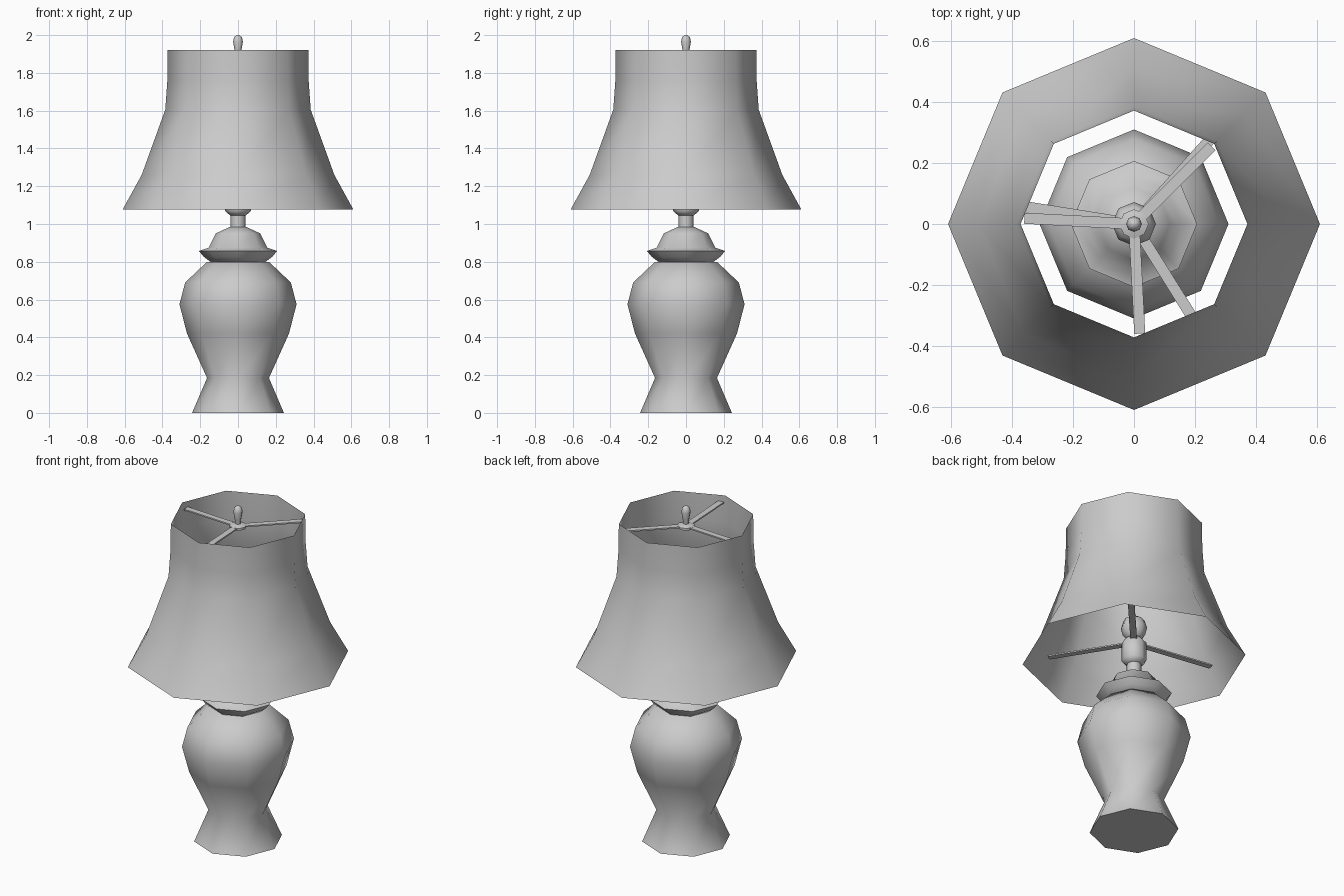
import bpy, bmesh, math
from mathutils import Matrix

cube = bpy.data.objects.get("Cube")
if cube:
    bpy.data.objects.remove(cube, do_unlink=True)

grey = bpy.data.materials.new("plain grey")
grey.use_nodes = True
grey.diffuse_color = (0.6, 0.6, 0.6, 1)
grey.node_tree.nodes["Principled BSDF"].inputs["Base Color"].default_value = (0.6, 0.6, 0.6, 1)


def finish(name, bm):
    mesh = bpy.data.meshes.new(name)
    bm.to_mesh(mesh)
    bm.free()
    mesh.materials.append(grey)
    obj = bpy.data.objects.new(name, mesh)
    bpy.context.collection.objects.link(obj)
    bpy.ops.object.select_all(action='DESELECT')
    obj.select_set(True)
    bpy.context.view_layer.objects.active = obj
    bpy.ops.object.shade_smooth_by_angle(angle=math.radians(60))
    return obj


def lathe(name, profile, capped=True, sides=8):
    """Turn (radius, height) points, listed bottom to top, around z."""
    bm = bmesh.new()
    rings = []
    for r, z in profile:
        angles = [math.tau * i / sides for i in range(sides)]
        rings.append([bm.verts.new((r * math.cos(a), r * math.sin(a), z)) for a in angles])
    for low, high in zip(rings, rings[1:]):
        for i in range(sides):
            j = (i + 1) % sides
            bm.faces.new((low[i], low[j], high[j], high[i]))
    if capped:
        bm.faces.new(rings[0][::-1])
        bm.faces.new(rings[-1])
    return finish(name, bm)


def spokes(name, angles, length, z, width=0.036, thick=0.008):
    """Flat bars running out from the axis."""
    bm = bmesh.new()
    for a in angles:
        shape = (Matrix.Rotation(math.radians(a), 4, 'Z')
                 @ Matrix.Translation((length / 2, 0, z))
                 @ Matrix.Diagonal((length, width, thick, 1)))
        bmesh.ops.create_cube(bm, size=1, matrix=shape)
    return finish(name, bm)


# Urn-shaped body and its lid
lathe("body", [(0.243, 0), (0.164, 0.185), (0.27, 0.42), (0.31, 0.575),
               (0.28, 0.69), (0.164, 0.8)])
lathe("lid", [(0.14, 0.795), (0.18, 0.825), (0.207, 0.857), (0.155, 0.875),
              (0.118, 0.95), (0.042, 0.985)])

# Neck, socket and bulb
lathe("neck", [(0.04, 0.98), (0.04, 1.05)])
lathe("socket", [(0.042, 1.045), (0.068, 1.07), (0.068, 1.18), (0.04, 1.21)])
lathe("bulb", [(0.035, 1.2), (0.062, 1.235), (0.072, 1.275), (0.058, 1.32), (0.02, 1.345)])

# Open flared shade
lathe("shade", [(0.61, 1.078), (0.51, 1.26), (0.385, 1.605),
                (0.374, 1.76), (0.372, 1.92)], capped=False)

# Spokes holding the shade
spokes("lower_spokes", (171, 48, -58), 0.49, 1.18)
spokes("upper_spokes", (177, 45, -87), 0.36, 1.88)

# Hub and finial
lathe("hub", [(0.048, 1.872), (0.048, 1.885), (0.018, 1.895)])
lathe("finial", [(0.014, 1.885), (0.018, 1.92), (0.026, 1.965),
                 (0.021, 1.988), (0.008, 2.0)])
